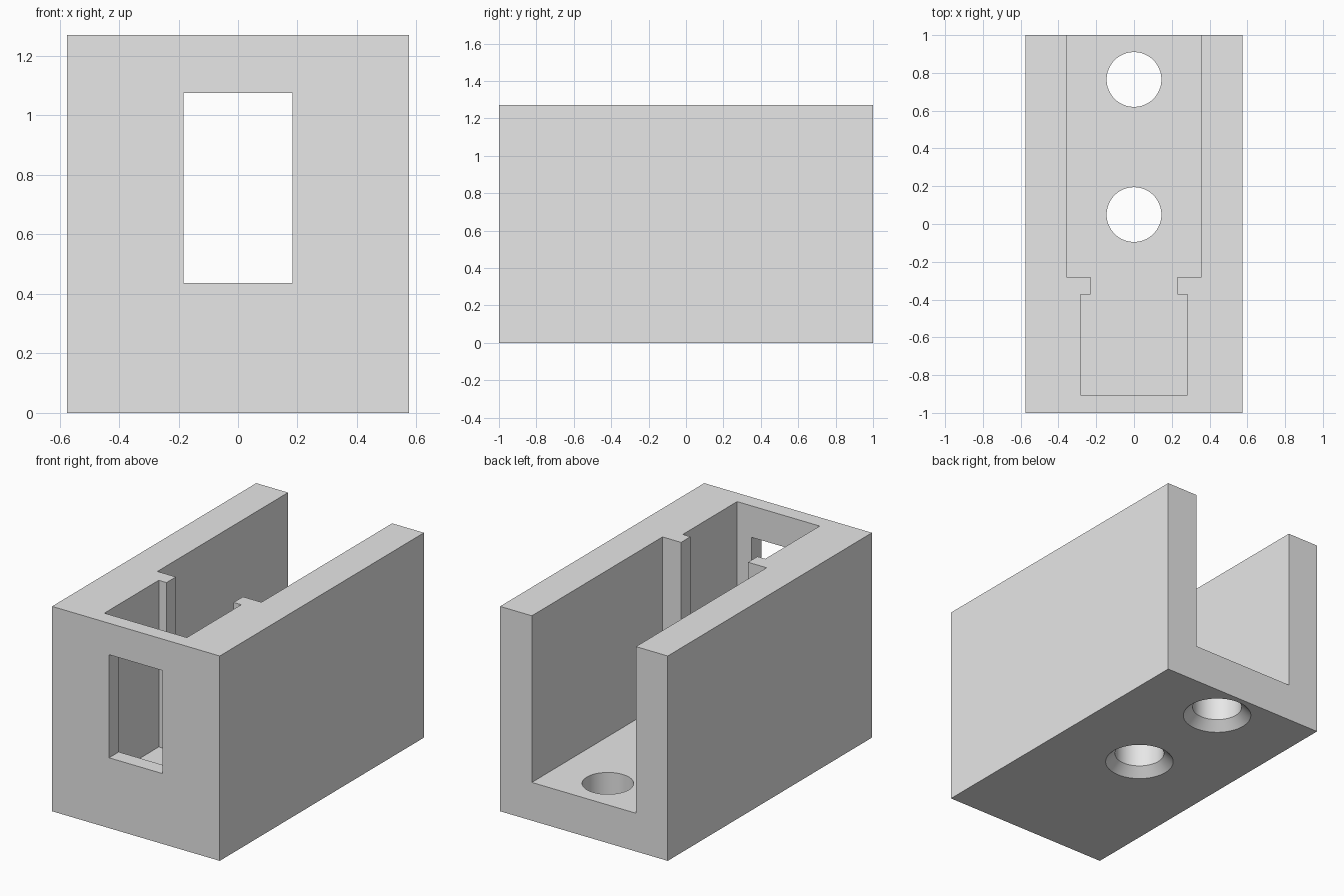
import bpy
import bmesh
import math

if "Cube" in bpy.data.objects:
    bpy.data.objects.remove(bpy.data.objects["Cube"], do_unlink=True)

HALF_W, HALF_L, HEIGHT = 0.575, 1.0, 1.27
FLOOR = 0.237

grey = bpy.data.materials.new("light grey")
grey.use_nodes = True
grey.diffuse_color = (0.8, 0.8, 0.8, 1)
grey.node_tree.nodes["Principled BSDF"].inputs["Base Color"].default_value = (0.8, 0.8, 0.8, 1)


def finish(bm, name):
    bmesh.ops.recalc_face_normals(bm, faces=bm.faces[:])
    mesh = bpy.data.meshes.new(name)
    bm.to_mesh(mesh)
    bm.free()
    mesh.materials.append(grey)
    obj = bpy.data.objects.new(name, mesh)
    bpy.context.collection.objects.link(obj)
    return obj


def prism(name, outline, z0, z1):
    """Extrude a plan outline from z0 to z1."""
    bm = bmesh.new()
    face = bm.faces.new([bm.verts.new((x, y, z0)) for x, y in outline])
    top = bmesh.ops.extrude_face_region(bm, geom=[face])["geom"]
    verts = [v for v in top if isinstance(v, bmesh.types.BMVert)]
    bmesh.ops.translate(bm, verts=verts, vec=(0, 0, z1 - z0))
    return finish(bm, name)


def mirrored(half):
    """Close a right-hand half outline across x = 0."""
    return half + [(-x, y) for x, y in reversed(half)]


def lathe(name, profile, y, steps=64):
    """Solid of revolution about a vertical axis at (0, y)."""
    bm = bmesh.new()
    rings = [[bm.verts.new((r * math.cos(math.tau * i / steps),
                            y + r * math.sin(math.tau * i / steps), z))
              for i in range(steps)] for r, z in profile]
    for low, high in zip(rings, rings[1:]):
        for i in range(steps):
            j = (i + 1) % steps
            bm.faces.new((low[i], low[j], high[j], high[i]))
    bm.faces.new(rings[0])
    bm.faces.new(rings[-1])
    return finish(bm, name)


# Solid outer block
body = prism("bracket_body", mirrored([(HALF_W, -HALF_L), (HALF_W, HALF_L)]), 0, HEIGHT)

# Front chamber, neck between the two ribs, and channel open at the back
cavity = [(0.283, -0.905), (0.283, -0.372), (0.23, -0.372), (0.23, -0.28),
          (0.357, -0.28), (0.357, HALF_L + 0.1)]
cutters = [prism("cavity_cutter", mirrored(cavity), FLOOR, HEIGHT + 0.1)]

# Window through the front wall
window = mirrored([(0.184, -HALF_L - 0.1), (0.184, -0.8)])
cutters.append(prism("window_cutter", window, 0.436, 1.075))

# Two screw holes, countersunk from below
screw = [(0.255, -0.055), (0.145, 0.055), (0.145, FLOOR + 0.1)]
for y in (0.765, 0.05):
    cutters.append(lathe("screw_hole_cutter", screw, y))

bpy.ops.object.select_all(action="DESELECT")
bpy.context.view_layer.objects.active = body
body.select_set(True)
for cutter in cutters:
    cutter.hide_render = True
    mod = body.modifiers.new("cut", "BOOLEAN")
    mod.operation = "DIFFERENCE"
    mod.solver = "EXACT"
    mod.object = cutter
    bpy.ops.object.modifier_apply(modifier=mod.name)
    bpy.data.objects.remove(cutter, do_unlink=True)

# Round hole walls, crisp edges elsewhere
bpy.ops.object.shade_smooth_by_angle(angle=math.radians(30))
